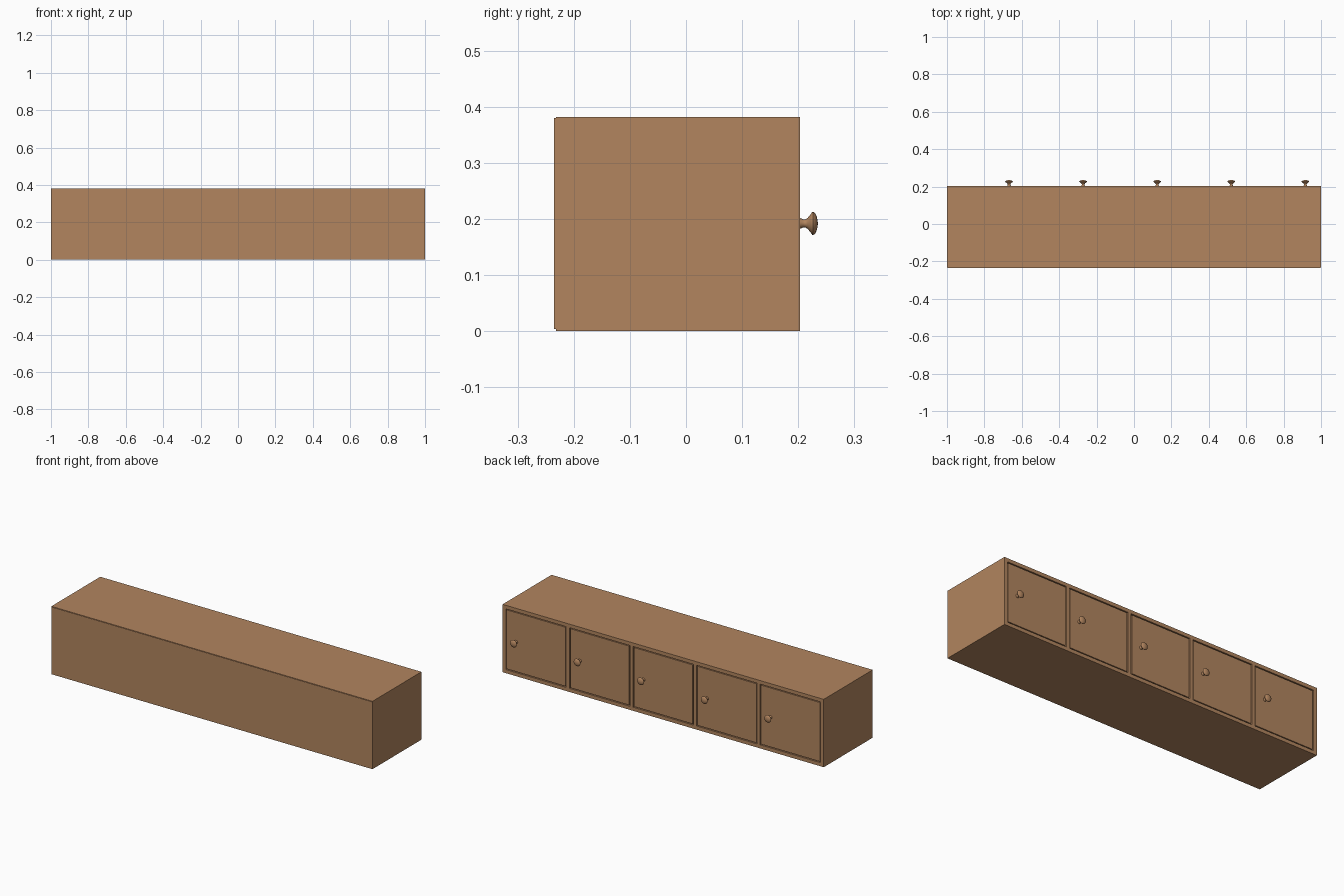
import bpy, bmesh, math
from mathutils import Matrix

if "Cube" in bpy.data.objects:
    bpy.data.objects.remove(bpy.data.objects["Cube"])

W, H = 2.0, 0.382            # overall width and height
Y0, Y1 = -0.232, 0.203       # carcass depth range
T = 0.02                     # board thickness
N = 5                        # compartments
OPEN = (W - (N + 1) * T) / N
PITCH = OPEN + T
GAP = 0.005

wood = bpy.data.materials.new("warm wood")
wood.diffuse_color = (0.445, 0.235, 0.114, 1)
wood.use_nodes = True
wood.node_tree.nodes["Principled BSDF"].inputs["Base Color"].default_value = wood.diffuse_color


def make_object(name, bm):
    bmesh.ops.recalc_face_normals(bm, faces=bm.faces[:])
    me = bpy.data.meshes.new(name)
    bm.to_mesh(me)
    bm.free()
    me.materials.append(wood)
    ob = bpy.data.objects.new(name, me)
    bpy.context.collection.objects.link(ob)
    return ob


def add_box(bm, x0, x1, y0, y1, z0, z1):
    m = Matrix.Translation(((x0 + x1) / 2, (y0 + y1) / 2, (z0 + z1) / 2))
    m = m @ Matrix.Diagonal((x1 - x0, y1 - y0, z1 - z0, 1))
    bmesh.ops.create_cube(bm, size=1, matrix=m)


def box(name, *dims):
    bm = bmesh.new()
    add_box(bm, *dims)
    return make_object(name, bm)


def left_of(i):
    return -W / 2 + T + i * PITCH


# Carcass: one box with five openings cut through it
carcass = box("carcass", -W / 2, W / 2, Y0, Y1, 0, H)
bm = bmesh.new()
for i in range(N):
    add_box(bm, left_of(i), left_of(i) + OPEN, Y0 - 0.1, Y1 + 0.1, T, H - T)
cutter = make_object("opening_cutter", bm)
cutter.hide_render = True
mod = carcass.modifiers.new("openings", 'BOOLEAN')
mod.operation = 'DIFFERENCE'
mod.solver = 'EXACT'
mod.object = cutter
bpy.context.view_layer.objects.active = carcass
bpy.ops.object.modifier_apply(modifier=mod.name)
bpy.data.objects.remove(cutter)

# Thin panel closing the far side
box("back_panel", -W / 2 + 0.002, W / 2 - 0.002, -0.235, Y0, 0.004, H - 0.002)

# Knob profile: (radius, distance out from the door)
PROFILE = [(0.0, -0.002), (0.010, -0.002), (0.009, 0.002), (0.0072, 0.006),
           (0.0072, 0.010), (0.010, 0.014), (0.016, 0.019), (0.0205, 0.022),
           (0.021, 0.0235), (0.018, 0.0275), (0.012, 0.030), (0.006, 0.0315),
           (0.0, 0.032)]


def knob(name, x, z):
    bm = bmesh.new()
    vs = [bm.verts.new((r, d, 0)) for r, d in PROFILE]
    es = [bm.edges.new(p) for p in zip(vs, vs[1:])]
    bmesh.ops.spin(bm, geom=vs + es, cent=(0, 0, 0), axis=(0, 1, 0),
                   angle=math.tau, steps=24)
    bmesh.ops.remove_doubles(bm, verts=bm.verts[:], dist=0.0002)
    ob = make_object(name, bm)
    ob.location = (x, Y1, z)
    for o in bpy.context.selected_objects:
        o.select_set(False)
    ob.select_set(True)
    bpy.context.view_layer.objects.active = ob
    bpy.ops.object.shade_smooth_by_angle(angle=math.radians(40))


# Inset doors, each with a knob near its +x edge
for i in range(N):
    x = left_of(i)
    box(f"door_{i + 1}", x + GAP, x + OPEN - GAP, Y1 - 0.02, Y1 - 0.001,
        T + GAP, H - T - GAP)
    knob(f"knob_{i + 1}", x + OPEN - 0.064, 0.192)
